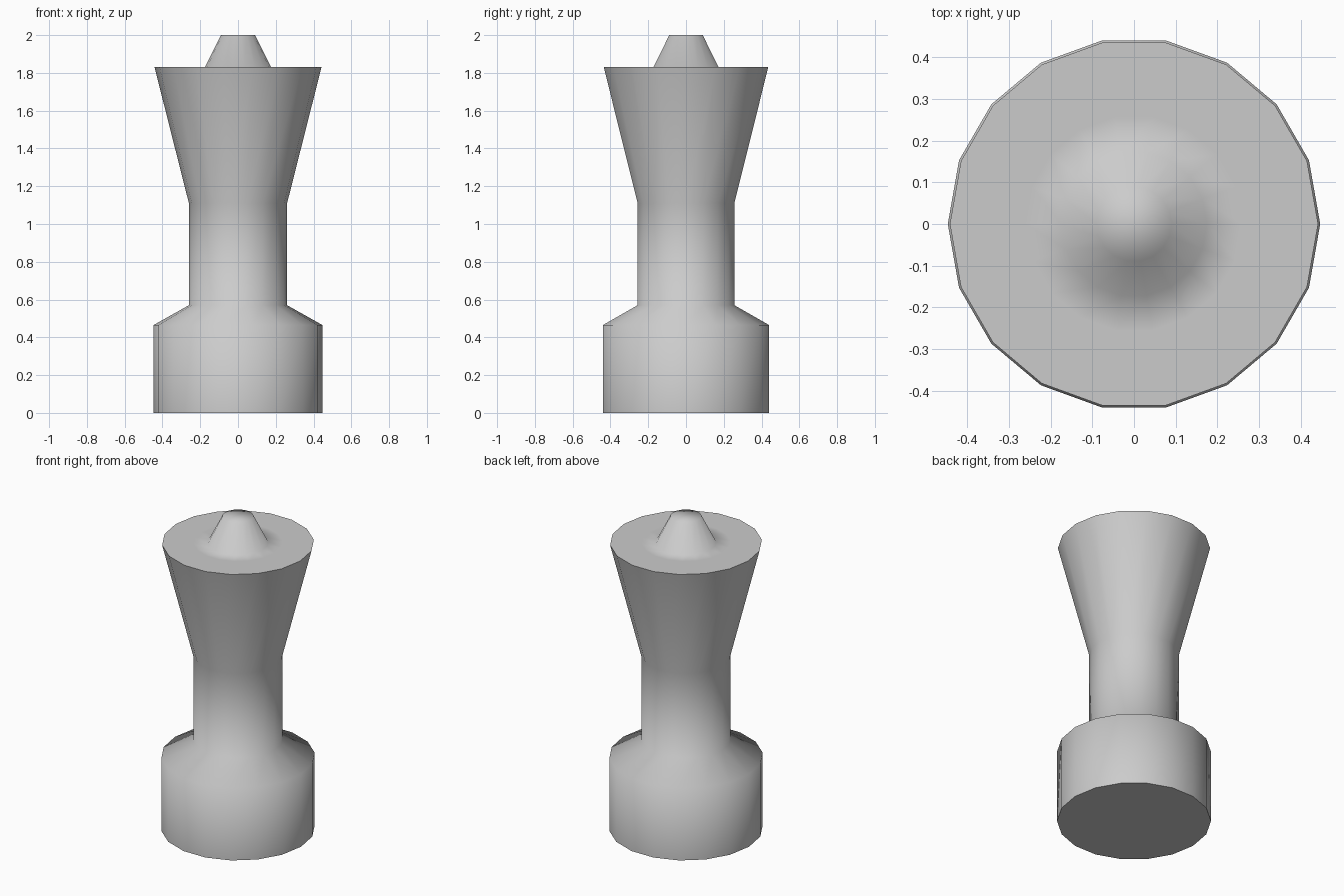
import bpy, bmesh, math

if "Cube" in bpy.data.objects:
    bpy.data.objects.remove(bpy.data.objects["Cube"])

SIDES = 18

# Outline as (radius, height), from the foot up to the tip
PROFILE = [
    (0.447, 0.0), (0.447, 0.465),      # base drum
    (0.26, 0.57), (0.26, 1.11),        # shoulder and neck
    (0.442, 1.83),                     # flared head
    (0.26, 1.83), (0.175, 1.83),       # flat top
    (0.09, 2.0),                       # small tapered knob
]


def lathe(name, profile, sides):
    bm = bmesh.new()
    rings = []
    for r, z in profile:
        rings.append([bm.verts.new((r * math.cos(2 * math.pi * i / sides),
                                    r * math.sin(2 * math.pi * i / sides), z))
                      for i in range(sides)])
    for low, high in zip(rings, rings[1:]):
        for i in range(sides):
            j = (i + 1) % sides
            bm.faces.new((low[i], low[j], high[j], high[i]))
    bm.faces.new(rings[0][::-1])
    bm.faces.new(rings[-1])
    mesh = bpy.data.meshes.new(name)
    bm.to_mesh(mesh)
    bm.free()
    obj = bpy.data.objects.new(name, mesh)
    bpy.context.collection.objects.link(obj)
    return obj


# Whole turned piece, with only the rim and foot edges kept sharp
piece = lathe("turned_piece", PROFILE, SIDES)
bpy.context.view_layer.objects.active = piece
piece.select_set(True)
bpy.ops.object.shade_smooth_by_angle(angle=math.radians(75))
